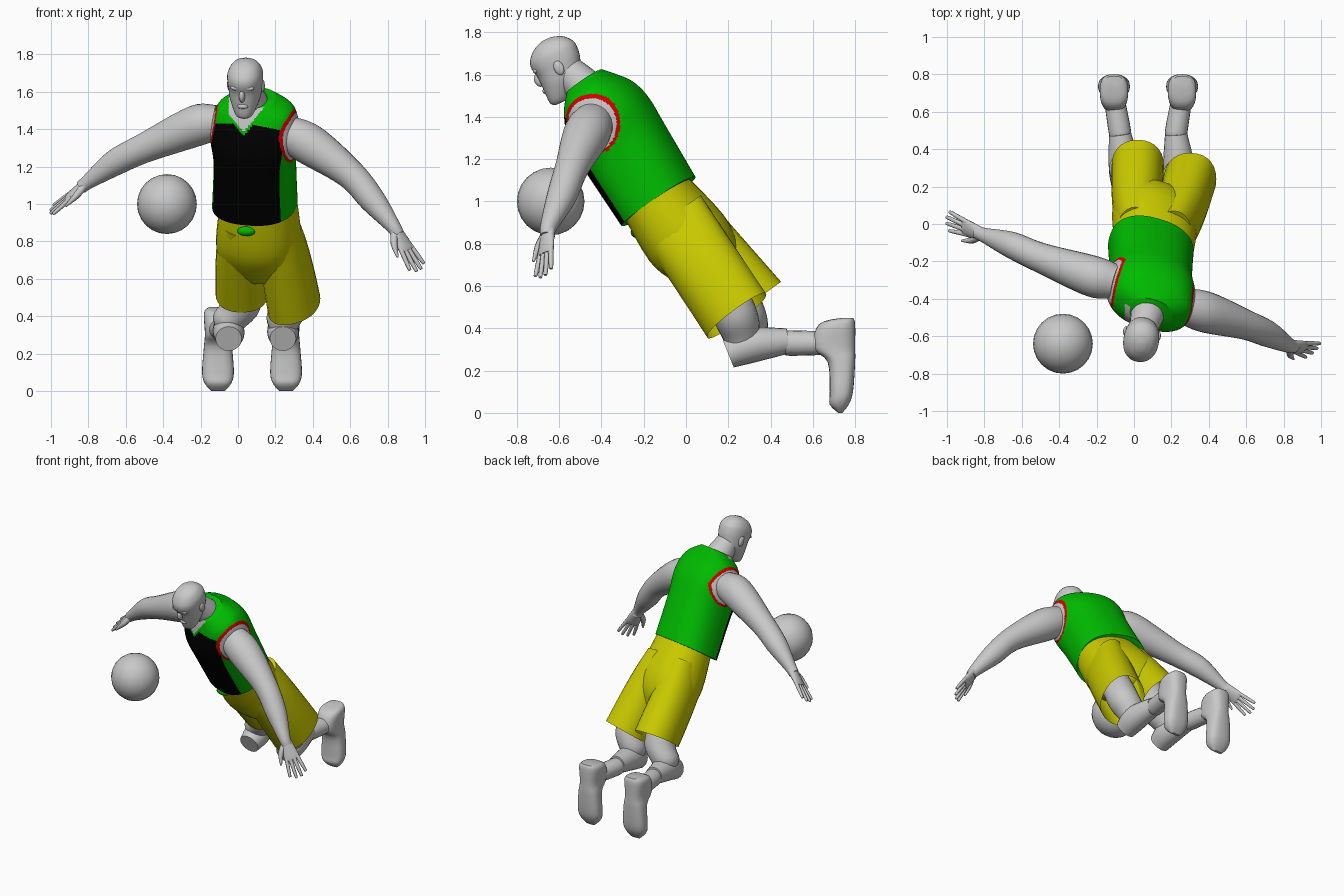
import bpy, bmesh, math
from mathutils import Vector, Matrix

V = Vector
if "Cube" in bpy.data.objects:
    bpy.data.objects.remove(bpy.data.objects["Cube"])


def material(name, red, green, blue):
    m = bpy.data.materials.new(name)
    m.use_nodes = True
    m.diffuse_color = (red, green, blue, 1)
    node = m.node_tree.nodes["Principled BSDF"]
    node.inputs["Base Color"].default_value = (red, green, blue, 1)
    node.inputs["Roughness"].default_value = 0.7
    return m


GREY = material("light grey", 0.58, 0.58, 0.58)
YELLOW = material("yellow", 0.6, 0.6, 0)
GREEN = material("green", 0, 0.5, 0)
BLACK = material("black", 0, 0, 0)
RED = material("red", 0.65, 0, 0)


def finish(name, bm, mats):
    bmesh.ops.recalc_face_normals(bm, faces=bm.faces)
    mesh = bpy.data.meshes.new(name)
    bm.to_mesh(mesh)
    bm.free()
    for m in mats:
        mesh.materials.append(m)
    for p in mesh.polygons:
        p.use_smooth = True
    mesh.set_sharp_from_angle(angle=math.radians(50))
    ob = bpy.data.objects.new(name, mesh)
    bpy.context.scene.collection.objects.link(ob)
    return ob


def spline(before, start, end, after, t):
    """Smooth curve from start to end, with slopes taken from the neighbours."""
    leave, arrive = (end - before) / 2, (after - start) / 2
    ease = t * t * (3 - 2 * t)
    return (start.lerp(end, ease) + leave * (t * (1 - t) ** 2)
            - arrive * (t * t * (1 - t)))


def loft(name, rings, mats, n=20, steps=4, power=1.0, rule=None, open_end=False):
    """Skin smooth cross-sections, each (centre, half width vector, half depth vector)."""
    rings = [tuple(V(v) for v in r) for r in rings]
    last = len(rings) - 1
    dense = []
    for i in range(last):
        near = [rings[max(0, min(last, i + k))] for k in (-1, 0, 1, 2)]
        for s in range(steps):
            dense.append([spline(*(r[j] for r in near), s / steps) for j in range(3)])
    dense.append(rings[-1])
    shape = []
    for k in range(n):
        c, s = math.cos(math.tau * k / n), math.sin(math.tau * k / n)
        shape.append((math.copysign(abs(c) ** power, c), math.copysign(abs(s) ** power, s)))
    bm = bmesh.new()
    grid = [[bm.verts.new(c + a * x + b * y) for x, y in shape] for c, a, b in dense]
    for lo, hi in zip(grid, grid[1:]):
        for k in range(n):
            j = (k + 1) % n
            f = bm.faces.new((lo[k], lo[j], hi[j], hi[k]))
            if rule:
                f.material_index = rule(f.calc_center_median(), *shape[k])
    bm.faces.new(grid[0])
    if not open_end:
        bm.faces.new(grid[-1])
    return finish(name, bm, mats)


def tube(name, path, ref=(0, 0, 1), **options):
    """Round grey limb through (x, y, z, radius) points."""
    pts = [V(p[:3]) for p in path]
    rings = []
    for i, p in enumerate(pts):
        t = (pts[min(i + 1, len(pts) - 1)] - pts[max(i - 1, 0)]).normalized()
        a = t.cross(V(ref)).normalized()
        rings.append((p, a * path[i][3], a.cross(t) * path[i][3]))
    return loft(name, rings, [GREY], **options)


def ellipsoid(name, centre, axes, mat, segs=16):
    bm = bmesh.new()
    m = Matrix(axes).transposed().to_4x4()
    m.translation = centre
    bmesh.ops.create_uvsphere(bm, u_segments=segs, v_segments=segs // 2, radius=1, matrix=m)
    return finish(name, bm, [mat])


# Arm paths and, for each hand, the pointing and thumb directions
ARMS = {
    "left": [(0.24, -0.43, 1.39, 0.09), (0.38, -0.47, 1.32, 0.11), (0.6, -0.54, 1.16, 0.08),
             (0.72, -0.59, 1.02, 0.07), (0.83, -0.65, 0.88, 0.04)],
    "right": [(-0.1, -0.31, 1.44, 0.09), (-0.22, -0.28, 1.42, 0.11), (-0.5, -0.18, 1.3, 0.08),
              (-0.66, -0.11, 1.22, 0.07), (-0.8, -0.06, 1.12, 0.04)],
}
HANDS = {"left": ((0.5, -0.1, -0.85), (-0.6, -0.6, -0.3)),
         "right": ((-0.75, 0.3, -0.6), (0, -0.9, -0.4))}


# Jersey: armholes, neckline and front panel are chosen by position
def jersey_rule(p, across, front):
    for path in ARMS.values():
        o = V(path[0][:3])
        d = (V(path[1][:3]) - o).normalized()
        along = (p - o).dot(d)
        dist = ((p - o) - d * along).length
        if along > -0.03 and dist < 0.136:
            return 2 if dist > 0.12 or along < -0.014 else 3
    if front > 0:
        neck = 1.385 + 1.2 * abs(p.x - 0.03)
        if p.z > neck and -0.05 < p.x < 0.17:
            return 3
        panel_top = min(neck - 0.02, 1.43 - 0.2 * max(0, p.x - 0.05))
        if p.z < panel_top and -0.9 < across < 0.8:
            return 1
    return 0


def trunk(name, x, rows, mats, **options):
    """Leaning body section from rows of (y, z, width scale, depth scale)."""
    across, depth = V((0.22, -0.065, -0.02)), V((-0.05, -0.165, -0.12))
    loft(name, [((x, y, z), across * w, depth * d) for y, z, w, d in rows], mats, **options)


trunk("jersey", 0.09, [(-0.13, 1, 1, 0.95), (-0.28, 1.24, 0.96, 1), (-0.36, 1.37, 1.04, 1),
                       (-0.41, 1.46, 1, 0.86), (-0.45, 1.52, 0.87, 0.65), (-0.48, 1.57, 0.5, 0.45)],
      [GREEN, BLACK, RED, GREY], n=192, steps=20, power=0.85, rule=jersey_rule)
ellipsoid("jersey_tail", V((0.045, -0.235, 0.855)),
          ((0.05, 0, 0), (0, 0.025, 0.01), (0, -0.01, 0.025)), GREEN)

# Shorts: seat and two open legs
trunk("shorts_seat", 0.11, [(-0.15, 1.03, 0.9, 0.8), (0, 0.83, 1, 0.94),
                            (0.09, 0.72, 0.93, 0.8), (0.14, 0.64, 0.6, 0.55)],
      [YELLOW], n=32, power=0.9)
for side, hip, hem, lift in (("left", (0.21, -0.07, 0.93), (0.3, 0.24, 0.46), 0.035),
                             ("right", (0.01, -0.05, 0.93), (0.02, 0.31, 0.52), 0)):
    loft("shorts_" + side + "_leg",
         [(V(hip).lerp(V(hem), t), (w, 0, lift * t), (0, -0.14, -0.1))
          for t, w in ((0, 0.1), (0.3, 0.125), (0.65, 0.137), (1, 0.14))],
         [YELLOW], n=28, power=0.9, open_end=True)

# Legs, socks and shoes; each shoe row is (z, front y, back y, half width)
SHOE = [(0.45, 0.74, 0.79, 0.045), (0.42, 0.63, 0.8, 0.075), (0.31, 0.6, 0.8, 0.07),
        (0.24, 0.67, 0.8, 0.075), (0.1, 0.68, 0.79, 0.085), (0.04, 0.68, 0.77, 0.07),
        (0, 0.72, 0.74, 0.035)]
FORWARD_REF = (1, 0, 0)
for side, hip, knee, ankle, foot, lag in (("left", 0.28, 0.24, 0.225, 0.257, 0),
                                          ("right", 0.02, -0.05, -0.075, -0.107, 0.04)):
    tube(side + "_thigh", [(hip, 0.13 + lag, 0.66, 0.1), (hip, 0.23 + lag, 0.47, 0.105),
                           (knee, 0.26 + lag, 0.37, 0.09), (knee, 0.26 + lag, 0.3, 0.06)],
         ref=FORWARD_REF)
    tube(side + "_shin", [(knee, 0.2, 0.28, 0.07), (knee, 0.3, 0.32, 0.085),
                          (ankle, 0.48, 0.34, 0.06)], ref=FORWARD_REF)
    tube(side + "_sock", [(ankle, 0.47, 0.33, 0.05), (ankle, 0.49, 0.33, 0.06),
                          (foot, 0.68, 0.33, 0.055)], ref=FORWARD_REF)
    loft(side + "_shoe", [((foot, (f + b) / 2, z), (w, 0, 0), (0, (f - b) / 2, 0))
                          for z, f, b, w in SHOE], [GREY], n=28, power=0.75)

# Arms and hands
for side, path in ARMS.items():
    d, s = (V(v).normalized() for v in HANDS[side])
    s = (s - d * s.dot(d)).normalized()
    flat = d.cross(s)
    wrist = V(path[-1][:3])

    def at(along, across, radius):
        return (*(wrist + d * along + s * across), radius)

    tube(side + "_arm", path + [at(0.05, 0, 0.035)], n=24, steps=6)
    loft(side + "_palm", [(wrist + d * t, s * w, flat * h) for t, w, h in
                          ((0, 0.035, 0.03), (0.12, 0.05, 0.02), (0.15, 0.045, 0.015))],
         [GREY], n=16)
    for i in range(4):
        k = 1.5 - i
        reach = 0.28 - 0.02 * abs(k)
        tube(f"{side}_finger_{i + 1}", [at(0.12, k * 0.023, 0.014), at(reach - 0.01, k * 0.036, 0.01),
                                        at(reach, k * 0.036, 0.004)], ref=flat, n=8)
    tube(side + "_thumb", [at(0.04, 0.02, 0.022), at(0.09, 0.06, 0.018),
                           at(0.16, 0.085, 0.006)], ref=flat, n=8)

# Head, tipped forward and slightly turned; rows are (height, front, back, half width)
centre = V((0.04, -0.6, 1.63))
fwd = V((-0.17, -0.89, -0.42)).normalized()
side_axis = fwd.cross(V((-0.03, -0.42, 0.9))).normalized()
up = side_axis.cross(fwd)
HEAD = [(-0.15, 0.09, 0.03, 0.03), (-0.13, 0.11, 0, 0.05), (-0.06, 0.11, -0.08, 0.08),
        (0, 0.11, -0.11, 0.09), (0.05, 0.12, -0.12, 0.095), (0.09, 0.11, -0.115, 0.09),
        (0.13, 0.07, -0.08, 0.065), (0.15, 0.02, -0.03, 0.02)]
loft("head", [(centre + up * z + fwd * (f + b) / 2, side_axis * w, fwd * (f - b) / 2)
              for z, f, b, w in HEAD], [GREY], n=32, power=0.92)


def feature(name, x, y, z, size):
    axes = [axis * k for axis, k in zip((side_axis, fwd, up), size)]
    ellipsoid(name, centre + side_axis * x + fwd * y + up * z, axes, GREY)


feature("nose", 0, 0.11, -0.01, (0.016, 0.025, 0.034))
feature("lips", 0, 0.105, -0.07, (0.03, 0.014, 0.014))
for sign, label in ((1, "right"), (-1, "left")):
    feature(label + "_ear", sign * 0.09, -0.015, 0, (0.012, 0.024, 0.036))
    feature(label + "_brow", sign * 0.035, 0.1, 0.035, (0.03, 0.014, 0.014))
tube("neck", [(0.075, -0.45, 1.5, 0.1), (0.07, -0.49, 1.55, 0.09), (0.05, -0.56, 1.62, 0.075)],
     ref=FORWARD_REF)

# Ball
ellipsoid("ball", V((-0.38, -0.64, 1)), Matrix.Identity(3) * 0.16, GREY, segs=24)
